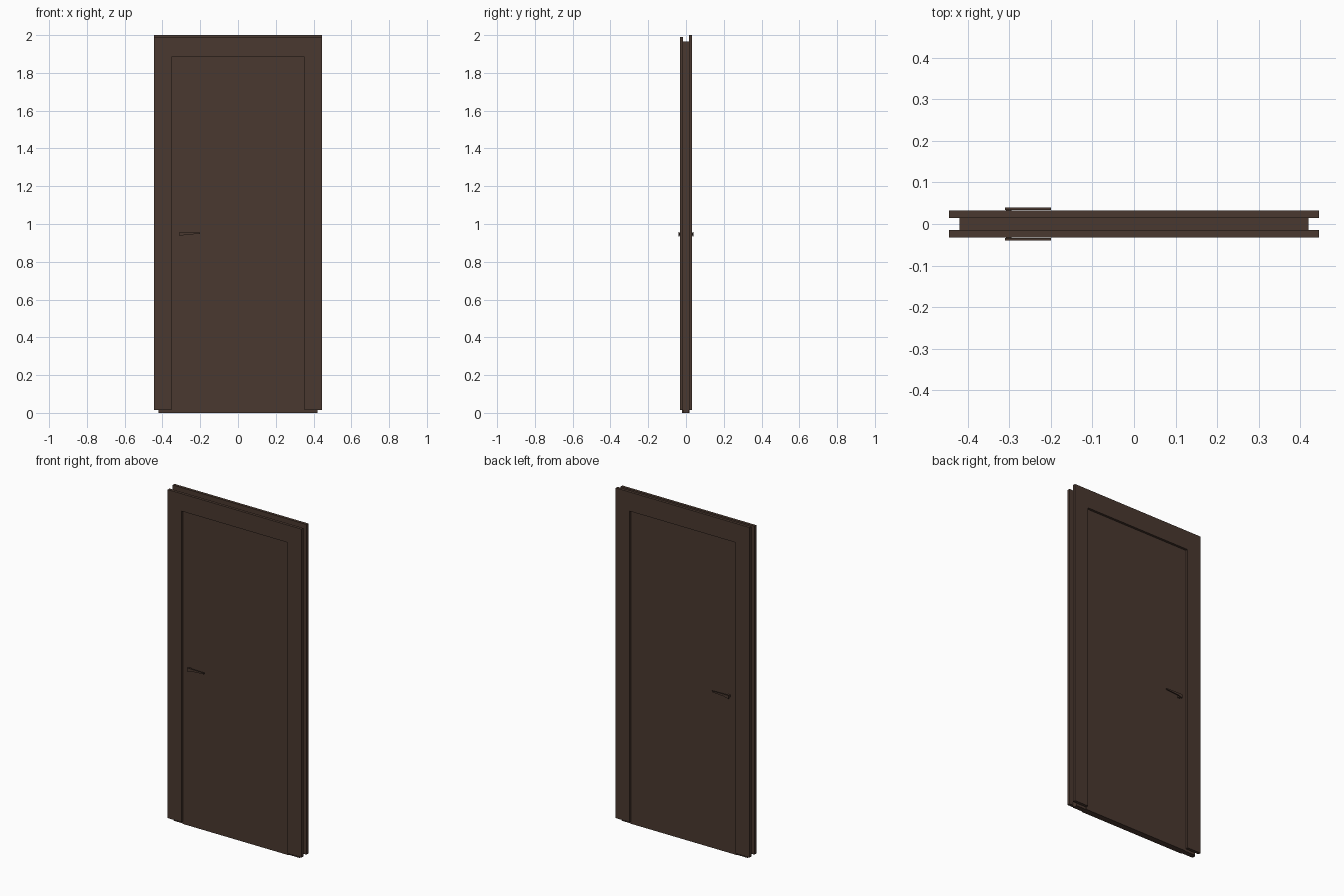
import bpy, bmesh

if "Cube" in bpy.data.objects:
    bpy.data.objects.remove(bpy.data.objects["Cube"])


def material(name, rgb):
    m = bpy.data.materials.new(name)
    m.diffuse_color = (*rgb, 1)
    m.use_nodes = True
    m.node_tree.nodes["Principled BSDF"].inputs["Base Color"].default_value = m.diffuse_color
    return m


BROWN = material("dark brown wood", (0.068, 0.040, 0.029))


def extrude_profile(name, pts, y0, y1):
    """Extrude an outline in the x-z plane from y0 to y1."""
    bm = bmesh.new()
    face = bm.faces.new([bm.verts.new((x, y0, z)) for x, z in pts])
    ext = bmesh.ops.extrude_face_region(bm, geom=[face])
    verts = [g for g in ext["geom"] if isinstance(g, bmesh.types.BMVert)]
    bmesh.ops.translate(bm, verts=verts, vec=(0, y1 - y0, 0))
    bmesh.ops.recalc_face_normals(bm, faces=bm.faces)
    me = bpy.data.meshes.new(name)
    bm.to_mesh(me)
    bm.free()
    me.materials.append(BROWN)
    ob = bpy.data.objects.new(name, me)
    bpy.context.collection.objects.link(ob)
    return ob


def arch(name, outer, inner, top, head, foot, y0, y1):
    """Upside-down U: two legs joined by a head piece."""
    pts = [(-outer, foot), (-outer, top), (outer, top), (outer, foot),
           (inner, foot), (inner, head), (-inner, head), (-inner, foot)]
    return extrude_profile(name, pts, y0, y1)


# Casings on both faces, with the narrower jamb set between them
arch("front_casing", 0.445, 0.353, 1.99, 1.885, 0.015, -0.032, -0.015)
arch("back_casing", 0.445, 0.353, 2.0, 1.885, 0.015, 0.015, 0.032)
arch("jamb", 0.42, 0.353, 1.965, 1.885, 0.0, -0.015, 0.015)

# Door leaf, set back slightly from both casings
extrude_profile("door_leaf", [(-0.353, 0), (-0.353, 1.885), (0.353, 1.885), (0.353, 0)],
                -0.020, 0.018)

# Slim lever handles with a spindle through the leaf
lever = [(-0.31, 0.935), (-0.31, 0.957), (-0.20, 0.955), (-0.20, 0.948), (-0.28, 0.943)]
for side, s in (("front", -1), ("back", 1)):
    extrude_profile(side + "_lever", lever, s * 0.034, s * 0.040)
extrude_profile("handle_spindle", [(-0.308, 0.94), (-0.308, 0.953), (-0.295, 0.953), (-0.295, 0.94)],
                -0.036, 0.036)
